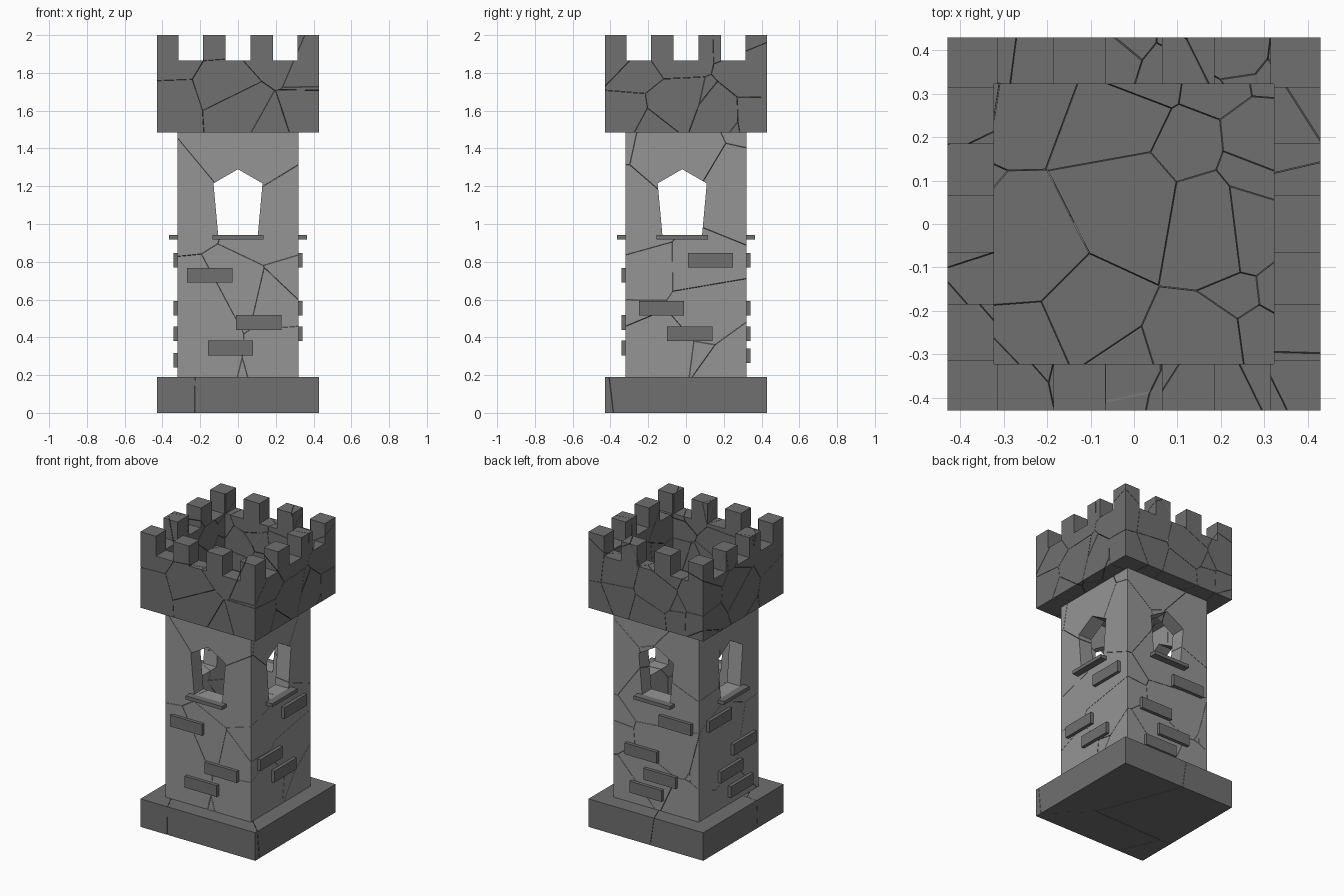
import bpy, bmesh, random
from mathutils import Vector, Matrix

if "Cube" in bpy.data.objects:
    bpy.data.objects.remove(bpy.data.objects["Cube"])

random.seed(4)


def material(name, v):
    m = bpy.data.materials.new(name)
    m.diffuse_color = (v, v, v, 1)
    m.use_nodes = True
    m.node_tree.nodes["Principled BSDF"].inputs["Base Color"].default_value = m.diffuse_color
    return m


LIGHT = material("light_stone", 0.30)
DARK = material("dark_stone", 0.16)


def to_object(name, bm, mat=None):
    bmesh.ops.recalc_face_normals(bm, faces=bm.faces[:])
    me = bpy.data.meshes.new(name)
    bm.to_mesh(me)
    bm.free()
    ob = bpy.data.objects.new(name, me)
    bpy.context.collection.objects.link(ob)
    if mat:
        me.materials.append(mat)
    return ob


def add_box(bm, lo, hi):
    lo, hi = Vector(lo), Vector(hi)
    m = Matrix.Translation((lo + hi) / 2) @ Matrix.Diagonal((hi - lo).to_4d())
    return bmesh.ops.create_cube(bm, size=1, matrix=m)["verts"]


def boxes(name, spans, mat=None):
    bm = bmesh.new()
    for lo, hi in spans:
        add_box(bm, lo, hi)
    return to_object(name, bm, mat)


def boolean(ob, cutter, op="DIFFERENCE"):
    cutter.hide_render = True
    mod = ob.modifiers.new("cut", "BOOLEAN")
    mod.operation, mod.solver, mod.object = op, "EXACT", cutter
    bpy.context.view_layer.objects.active = ob
    bpy.ops.object.modifier_apply(modifier=mod.name)
    bpy.data.objects.remove(cutter)


def crack(ob, lo, hi, count, gap=0.002):
    """Split a part into irregular stone pieces with hairline gaps."""
    sites = [Vector([random.uniform(a, b) for a, b in zip(lo, hi)]) for _ in range(count)]
    cells = bmesh.new()
    for s in sites:
        bm = bmesh.new()
        add_box(bm, [v - 0.1 for v in lo], [v + 0.1 for v in hi])
        for o in sites:
            if o is s:
                continue
            n = (o - s).normalized()
            cut = bmesh.ops.bisect_plane(bm, geom=bm.verts[:] + bm.edges[:] + bm.faces[:],
                                         plane_co=(s + o) / 2 - n * gap / 2, plane_no=n,
                                         clear_outer=True)["geom_cut"]
            edges = [e for e in cut if isinstance(e, bmesh.types.BMEdge)]
            if edges:
                bmesh.ops.contextual_create(bm, geom=edges)
        bmesh.ops.recalc_face_normals(bm, faces=bm.faces[:])
        me = bpy.data.meshes.new("cell")
        bm.to_mesh(me)
        bm.free()
        cells.from_mesh(me)
        bpy.data.meshes.remove(me)
    boolean(ob, to_object("crack_cells", cells), "INTERSECT")


def window_cutter(offset, turn):
    """Pentagonal window prism, running right through the tower."""
    prof = [(-.105, .942), (.105, .942), (.13, 1.215), (0, 1.29), (-.13, 1.215)]
    bm = bmesh.new()
    f = bm.faces.new([bm.verts.new((x + offset, -.6, z)) for x, z in prof])
    ext = bmesh.ops.extrude_face_region(bm, geom=[f])["geom"]
    bmesh.ops.translate(bm, vec=(0, 1.2, 0), verts=[v for v in ext if isinstance(v, bmesh.types.BMVert)])
    if turn:
        bm.transform(Matrix.Rotation(1.5707963, 4, "Z"))
    return to_object("window_cutter", bm)


# Base slab
W, S, T = 0.43, 0.32, 0.107
base = boxes("base", [((-W, -W, 0), (W, W, .19))], DARK)
crack(base, (-W, -W, 0), (W, W, .19), 4)

# Hollow shaft with a window in each wall
shaft = boxes("shaft", [((-S, -S, .19), (S, S, 1.485))], LIGHT)
boolean(shaft, boxes("room_cutter", [((-.22, -.22, .25), (.22, .22, 1.4))]))
boolean(shaft, window_cutter(0, False))
boolean(shaft, window_cutter(-.02, True))
crack(shaft, (-S, -S, .19), (S, S, 1.485), 26)

# Crown with a sunken deck and battlements
crown = boxes("crown", [((-W, -W, 1.485), (W, W, 2))], DARK)
R = W - T
boolean(crown, boxes("deck_cutter", [((-R, -R, 1.5), (R, R, 2.2))]))
gaps = (-.25, 0, .25)
boolean(crown, boxes("gap_cutter", [((g - .065, -.6, 1.865), (g + .065, .6, 2.2)) for g in gaps]))
boolean(crown, boxes("gap_cutter", [((-.6, g - .065, 1.865), (.6, g + .065, 2.2)) for g in gaps]))
crack(crown, (-W, -W, 1.485), (W, W, 2), 55)


def on_wall(wall, a, b, z0, z1, out):
    """Box standing proud of one wall, spanning a..b along that wall."""
    sign = -1 if wall in ("front", "left") else 1
    d0, d1 = sorted((sign * (S - .02), sign * (S + out)))
    if wall in ("front", "back"):
        return (a, d0, z0), (b, d1, z1)
    return (d0, a, z0), (d1, b, z1)


# Window sills and raised bricks: (centre along wall, bottom height)
bricks = {
    "front": [(-.15, .69), (.11, .44), (-.04, .305)],
    "right": [(.13, .77), (-.13, .515), (.02, .38)],
    "back": [(-.155, .77), (.10, .515), (-.04, .38), (.065, .265)],
    "left": [(.115, .77), (-.145, .515), (-.005, .38), (-.115, .24)],
}
for wall, items in bricks.items():
    c = 0 if wall in ("front", "back") else -.02
    boxes(wall + "_sill", [on_wall(wall, c - .136, c + .136, .918, .942, .046)], DARK)
    boxes(wall + "_bricks", [on_wall(wall, u - .12, u + .12, z, z + .077, .022)
                             for u, z in items], DARK)
